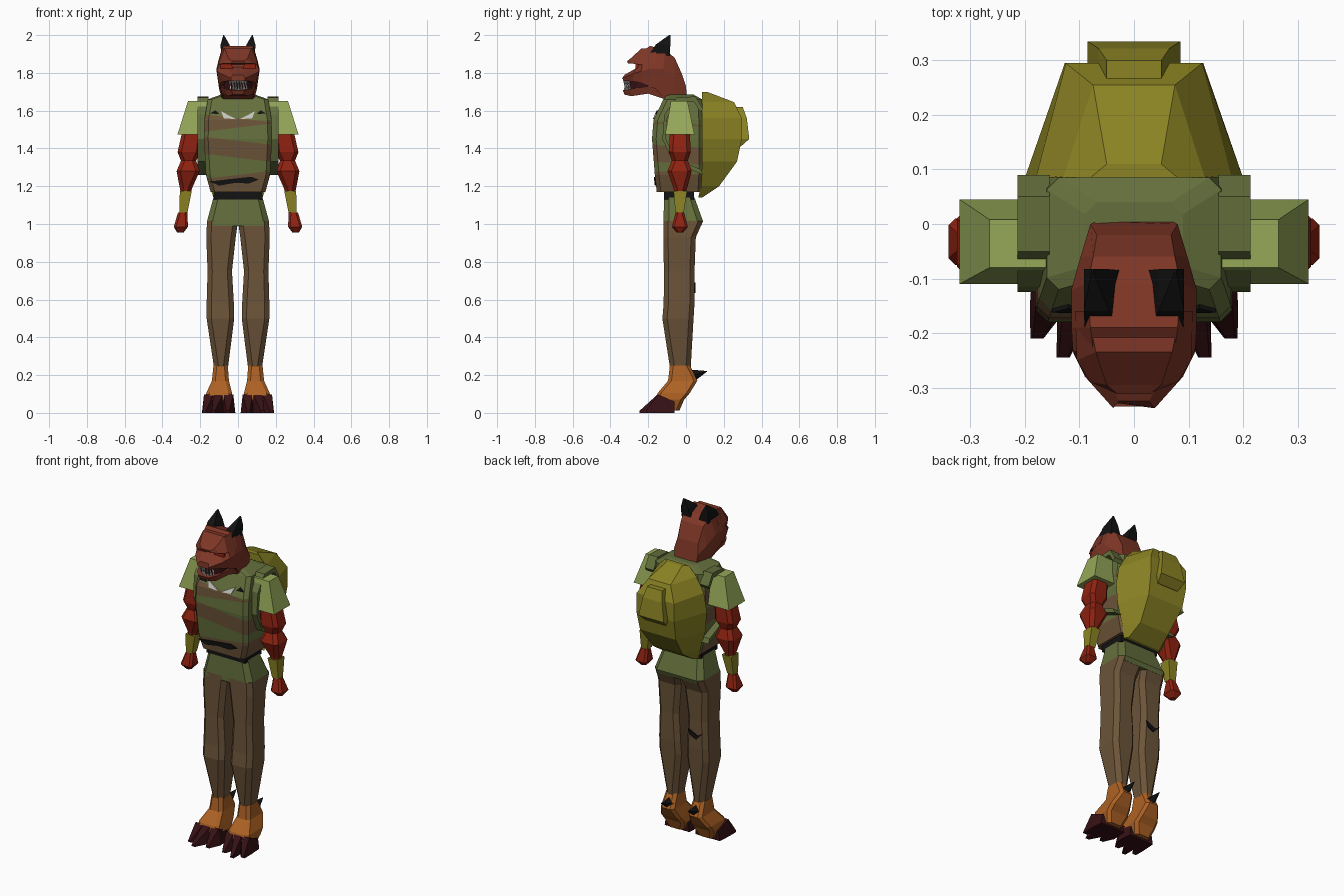
import bpy, bmesh
from mathutils import Vector


def mat(name, r, g, b):
    lin = [((c / 255 + 0.055) / 1.055) ** 2.4 if c > 10 else c / 3295 for c in (r, g, b)]
    m = bpy.data.materials.new(name)
    m.diffuse_color = (*lin, 1)
    return m


HIDE = mat("hide brown red", 126, 54, 38)
RED = mat("arm red", 142, 34, 17)
GREEN = mat("camo green", 100, 111, 60)
BROWN = mat("camo brown", 108, 84, 57)
LIGHT = mat("sleeve light green", 150, 168, 88)
OLIVE = mat("pack olive", 140, 132, 36)
ORANGE = mat("foot orange", 174, 98, 36)
CLAW = mat("claw maroon", 54, 17, 21)
GREY = mat("tooth grey", 195, 195, 190)
BLACK = mat("black", 18, 18, 18)


def loft(name, rings, m, side=1, bands=(), tilt=0.0):
    """Skin rings of points; bands = heights where the colour flips to brown and back."""
    bm = bmesh.new()
    rows = [[bm.verts.new((side * p[0], p[1], p[2])) for p in r] for r in rings]
    n = len(rows[0])
    for a, b in zip(rows, rows[1:]):
        for i in range(n):
            j = (i + 1) % n
            bm.faces.new((a[i], a[j], b[j], b[i]))
    bm.faces.new(rows[0])
    bm.faces.new(rows[-1])
    bmesh.ops.remove_doubles(bm, verts=bm.verts, dist=1e-5)
    planes = []
    for k, z in enumerate(bands):
        no = Vector((tilt * (1 if k % 3 else -1), tilt * 0.5, 1)).normalized()
        co = Vector((side * 0.1 if side * tilt and n == 8 and name.startswith("leg") else 0, 0, z))
        planes.append((co, no))
        bmesh.ops.bisect_plane(bm, geom=bm.verts[:] + bm.edges[:] + bm.faces[:],
                               plane_co=co, plane_no=no, dist=1e-5)
    for f in bm.faces:
        c = f.calc_center_median()
        f.material_index = sum((c - co).dot(no) > 0 for co, no in planes) % 2
    bmesh.ops.recalc_face_normals(bm, faces=bm.faces)
    me = bpy.data.meshes.new(name)
    bm.to_mesh(me)
    bm.free()
    me.materials.append(m)
    if bands:
        me.materials.append(BROWN)
    ob = bpy.data.objects.new(name, me)
    bpy.context.collection.objects.link(ob)
    return ob


def ring(z, x0, x1, y0, y1, c=0.0):
    """Horizontal rectangle, with cut corners when c > 0."""
    if not c:
        return [(x0, y0, z), (x1, y0, z), (x1, y1, z), (x0, y1, z)]
    return [(x0 + c, y0, z), (x1 - c, y0, z), (x1, y0 + c, z), (x1, y1 - c, z),
            (x1 - c, y1, z), (x0 + c, y1, z), (x0, y1 - c, z), (x0, y0 + c, z)]


def section(*levels):
    """Symmetric cross-section from (y, z, half width) levels, top to bottom."""
    return [(w, y, z) for y, z, w in levels] + [(-w, y, z) for y, z, w in reversed(levels)]


def spike(name, base, tip, r, m, side=1):
    b, t = Vector(base), Vector(tip)
    q = (t - b).to_track_quat('Z', 'Y')
    off = [q @ Vector(v) for v in ((r, 0, 0), (0, r, 0), (-r, 0, 0), (0, -r, 0))]
    loft(name, [[b + o for o in off], [t + o * 0.06 for o in off]], m, side)


def plate(name, pts, depth, m, side=1):
    """Thin painted patch from (x, z) points lying at y = depth(z)."""
    loft(name, [[(x, depth(z) + d, z) for x, z in pts] for d in (-0.004, 0.004)], m, side)


# Torso, belt and hips
loft("torso", [ring(z, -w, w, y0, y1, 0.022) for z, w, y0, y1 in (
    (1.17, .145, -.155, .085), (1.26, .17, -.165, .09), (1.45, .18, -.18, .09),
    (1.55, .178, -.172, .09), (1.66, .16, -.12, .085), (1.685, .09, -.10, .04))],
    BROWN, bands=(1.25, 1.34, 1.43, 1.50, 1.55), tilt=0.12).data.materials[0] = BROWN
bpy.data.objects["torso"].data.materials[1] = GREEN
loft("belt", [ring(z, -.13, .13, -.117, .042) for z in (1.13, 1.185)], BLACK)
loft("hips", [ring(1.14, -.13, .13, -.115, .045, .025), ring(1.015, -.164, .164, -.12, .09, .03),
              ring(.99, -.164, .164, -.12, .08, .03)], GREEN)

# Shirt front markings
chest = lambda z: -.175 + max(0, z - 1.55) * .47
belly = lambda z: -.163 - (z - 1.22) * .11
for s in (-1, 1):
    plate("chest_pale_patch", [(.01, 1.555), (.09, 1.597), (.075, 1.56)], chest, GREY, s)
    plate("chest_dark_patch", [(.10, 1.582), (.15, 1.585), (.12, 1.602)], chest, BLACK, s)
plate("belly_dark_patch", [(-.15, 1.225), (-.05, 1.237), (.07, 1.25), (.11, 1.235), (.06, 1.215),
                           (-.02, 1.217), (-.10, 1.203)], belly, BLACK)
plate("leg_dark_patch", [(-.145, .68), (-.11, .66), (-.05, .69), (-.06, .655), (-.10, .635)],
      lambda z: .047, BLACK)

# Backpack and its pocket
loft("backpack", [[(-w, y0, z), (w, y0, z), (v, y1, z), (-v, y1, z)] for z, w, v, y0, y1 in (
    (1.14, .13, .11, .065, .085), (1.20, .15, .10, .08, .175), (1.33, .19, .12, .085, .27),
    (1.45, .20, .127, .085, .295), (1.56, .18, .125, .085, .295), (1.645, .13, .075, .085, .255),
    (1.70, .08, .05, .085, .11))], OLIVE)
loft("pack_pocket", [ring(1.41, -.07, .07, .25, .29), ring(1.45, -.085, .085, .25, .335),
                     ring(1.56, -.065, .065, .25, .322), ring(1.62, -.05, .05, .22, .30)], OLIVE)

for s in (-1, 1):
    # Legs with camouflage bands
    loft("leg", [ring(z, x0, x1, y0, y1, .025) for z, x0, x1, y0, y1 in (
        (.24, .053, .127, -.085, .025), (.50, .02, .166, -.125, .04), (.58, .022, .166, -.118, .045),
        (.75, .032, .161, -.117, .045), (.93, .012, .168, -.12, .052), (1.015, .0, .164, -.12, .09))],
        BROWN, s, bands=(.37, .49, .59, .73, .86), tilt=0.1).data.materials[0] = BROWN
    # Foot, heel spur and toe claws
    loft("foot", [ring(z, x0, x1, y0, y1, .018) for z, x0, x1, y0, y1 in (
        (.012, .05, .15, -.14, -.035), (.07, .025, .17, -.16, -.01), (.105, .032, .168, -.15, .02),
        (.17, .048, .138, -.095, .06), (.25, .054, .13, -.085, .022))], ORANGE, s)
    spike("heel_spur", (.09, .025, .195), (.09, .11, .22), .036, BLACK, s)
    for bx, tx, ty in ((.05, .055, -.215), (.105, .13, -.245), (.155, .178, -.21)):
        loft("toe_claw", [[(x - w, y, 0), (x + w, y, 0), (x + w * .7, y, h), (x - w * .7, y, h)]
                          for x, w, y, h in ((bx, .03, -.06, .06), (bx, .036, -.15, .098),
                                             (tx, .012, ty, .012))], CLAW, s)
    # Sleeve, arm, wristband and hand
    loft("sleeve", [ring(1.475, .17, .32, -.11, .045), ring(1.65, .14, .265, -.08, .008)], LIGHT, s)
    loft("arm", [ring(z, x0, x1, y0, y1, .02) for z, x0, x1, y0, y1 in (
        (1.165, .25, .303, -.062, .0), (1.19, .243, .308, -.066, .006), (1.28, .203, .325, -.098, .03),
        (1.335, .222, .302, -.075, .01), (1.38, .20, .32, -.09, .025), (1.49, .19, .295, -.085, .02))],
        RED, s)
    loft("wristband", [ring(1.06, .268, .31, -.056, -.012), ring(1.175, .245, .308, -.066, .006)], OLIVE, s)
    loft("hand", [ring(z, x0, x1, y0, y1, .012) for z, x0, x1, y0, y1 in (
        (.955, .288, .322, -.05, -.015), (.985, .265, .34, -.075, .01), (1.06, .268, .318, -.055, -.01))],
        RED, s)
    # Shoulder strap looping around the arm
    path = [(.09, 1.61), (.05, 1.675), (-.05, 1.67), (-.115, 1.58), (-.125, 1.45), (-.07, 1.33), (.09, 1.26)]
    loft("shoulder_strap", [[(x, -.0 + y * k, 1.47 + (z - 1.47) * k)
                             for x, k in ((.155, 1), (.214, 1), (.214, .86), (.155, .86))]
                            for y, z in path], GREEN, s)
    # Horns and eyes
    loft("horn", [ring(1.89, .024, .09, -.20, -.085), ring(1.95, .045, .092, -.16, -.083),
                  ring(2.0, .074, .078, -.09, -.083)], BLACK, s)
    loft("eye", [ring(1.822, .025, .092, -.268, -.25), ring(1.85, .035, .092, -.268, -.25)], RED, s)

# Head with snout, brow, jaw and mouth
loft("head", [section(*r) for r in (
    ((-.02, 1.79, .068), (0, 1.73, .08), (.005, 1.665, .07)),
    ((-.06, 1.88, .075), (-.06, 1.77, .098), (-.05, 1.65, .085)),
    ((-.11, 1.92, .085), (-.12, 1.82, .115), (-.11, 1.66, .085)),
    ((-.19, 1.943, .08), (-.19, 1.82, .115), (-.16, 1.715, .10)),
    ((-.23, 1.915, .075), (-.235, 1.81, .112), (-.235, 1.745, .095)),
    ((-.255, 1.83, .06), (-.28, 1.795, .09), (-.28, 1.755, .078)),
    ((-.325, 1.79, .028), (-.338, 1.772, .038), (-.328, 1.757, .036)))], HIDE)
loft("brow", [section(*r) for r in (
    ((-.16, 1.93, .085), (-.16, 1.85, .108)), ((-.235, 1.93, .07), (-.25, 1.845, .105)),
    ((-.295, 1.875, .05), (-.29, 1.85, .08)), ((-.312, 1.862, .03), (-.308, 1.85, .035)))], HIDE)
loft("jaw", [section(*r) for r in (
    ((-.11, 1.75, .095), (-.11, 1.66, .08)), ((-.20, 1.73, .095), (-.20, 1.69, .08)),
    ((-.295, 1.715, .066), (-.29, 1.677, .055)), ((-.335, 1.708, .035), (-.325, 1.685, .028)))], HIDE)
loft("mouth", [section((y, 1.765, w), (y, 1.70, w)) for y, w in ((-.15, .085), (-.26, .07), (-.305, .035))], CLAW)
for i in range(-3, 4):
    x, y = i * .014, -.325 + abs(i) * .008
    spike("upper_tooth", (x, y, 1.765), (x, y, 1.728), .009, GREY)
    spike("lower_tooth", (x + .004, y + .004, 1.70), (x + .004, y + .002, 1.742), .009, GREY)
